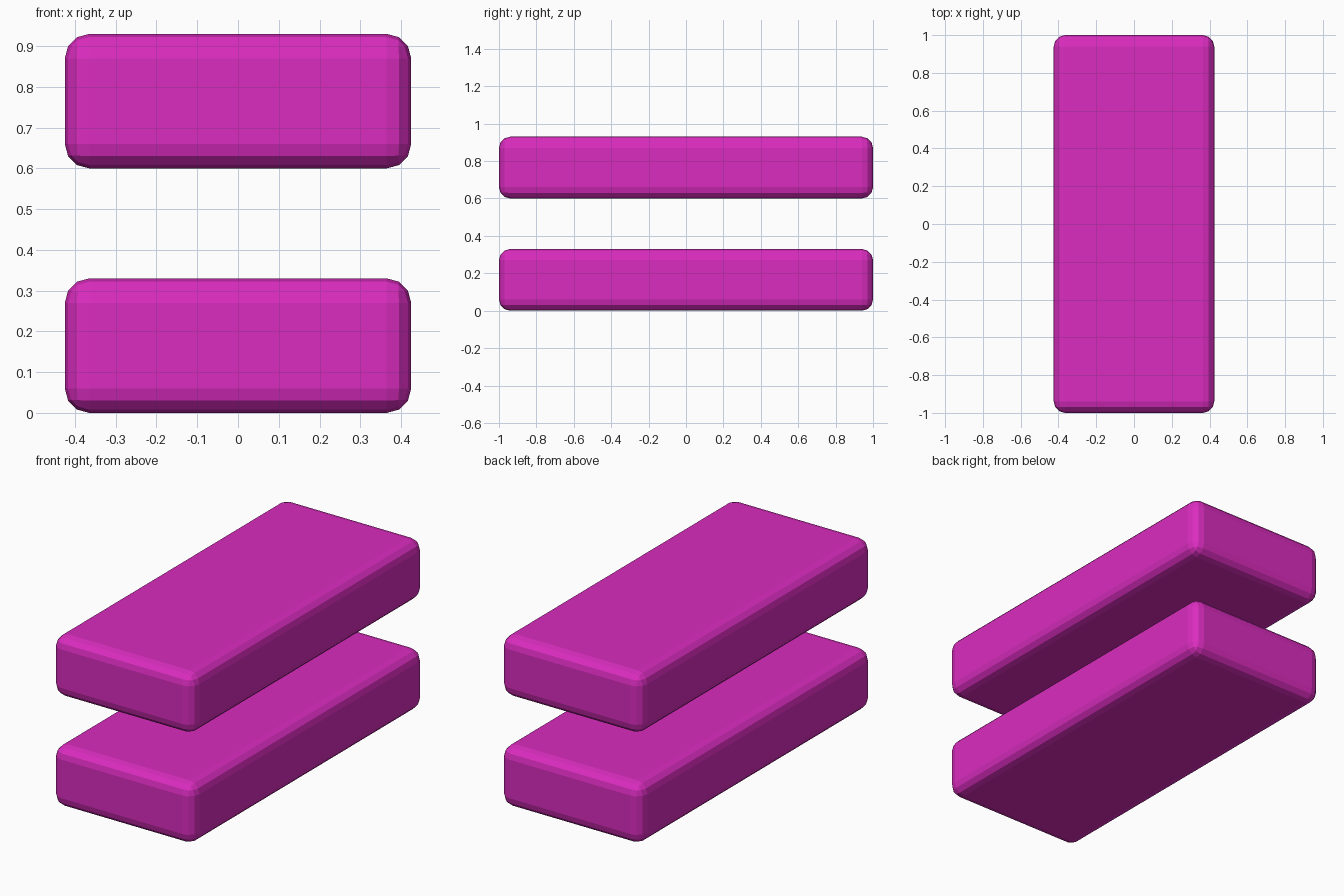
import bpy

if "Cube" in bpy.data.objects:
    bpy.data.objects.remove(bpy.data.objects["Cube"])

# Shared magenta material
mat = bpy.data.materials.new("magenta")
mat.diffuse_color = (0.70, 0.025, 0.52, 1.0)
mat.use_nodes = True
mat.node_tree.nodes["Principled BSDF"].inputs["Base Color"].default_value = mat.diffuse_color


def rounded_slab(name, z_bottom, size=(0.85, 2.0, 0.33), radius=0.06):
    """Box with three-segment rounded edges, resting at z_bottom."""
    bpy.ops.mesh.primitive_cube_add(size=1, location=(0, 0, z_bottom + size[2] / 2))
    slab = bpy.context.object
    slab.name = name
    slab.scale = size
    bpy.ops.object.transform_apply(location=False, rotation=False, scale=True)
    bevel = slab.modifiers.new("rounded_edges", 'BEVEL')
    bevel.width = radius
    bevel.segments = 3
    slab.data.materials.append(mat)
    return slab


# Two identical stacked slabs with a gap between them
rounded_slab("lower_slab", 0.0)
rounded_slab("upper_slab", 0.6)
